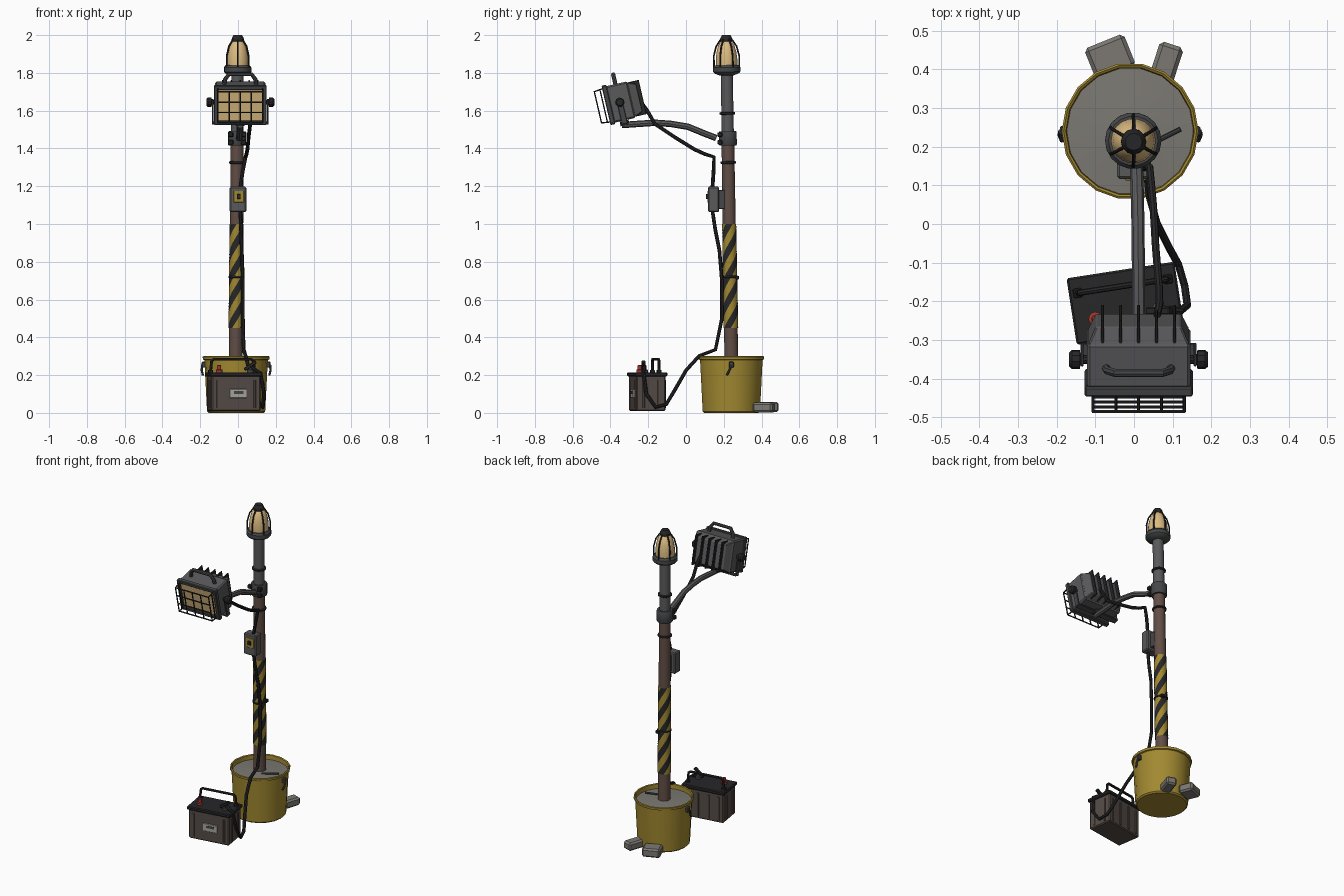
import bpy, bmesh, math
from mathutils import Matrix, Vector

I = Matrix.Identity(4)
T = Matrix.Translation


def R(deg, axis):
    return Matrix.Rotation(math.radians(deg), 4, axis)


def mat(name, r, g, b):
    m = bpy.data.materials.new(name)
    m.diffuse_color = (r, g, b, 1)
    return m


YELLOW = mat("worn_yellow", 0.36, 0.25, 0.03)
BLACK = mat("black", 0.02, 0.02, 0.022)
DARK = mat("dark_grey", 0.06, 0.062, 0.065)
STEEL = mat("steel", 0.1, 0.1, 0.105)
RUST = mat("rusty_steel", 0.12, 0.075, 0.06)
GLASS = mat("warm_glass", 0.72, 0.5, 0.22)
CONCRETE = mat("concrete", 0.2, 0.19, 0.17)
CASE = mat("battery_case", 0.09, 0.07, 0.06)
RED = mat("red", 0.35, 0.04, 0.03)
LABEL = mat("label", 0.4, 0.38, 0.34)


def finish(name, bm, m, M=I, smooth=True):
    bmesh.ops.recalc_face_normals(bm, faces=bm.faces)
    me = bpy.data.meshes.new(name)
    bm.to_mesh(me)
    bm.free()
    ob = bpy.data.objects.new(name, me)
    bpy.context.collection.objects.link(ob)
    me.materials.append(m)
    ob.matrix_world = M
    if smooth:
        bpy.ops.object.select_all(action='DESELECT')
        ob.select_set(True)
        bpy.context.view_layer.objects.active = ob
        bpy.ops.object.shade_smooth_by_angle(angle=math.radians(35))
    return ob


def lathe(name, prof, m, M=I, n=18):
    bm = bmesh.new()
    rings = [[bm.verts.new((r * math.cos(2 * math.pi * i / n), r * math.sin(2 * math.pi * i / n), z))
              for i in range(n)] for r, z in prof]
    for a, b in zip(rings, rings[1:]):
        for i in range(n):
            j = (i + 1) % n
            bm.faces.new((a[i], a[j], b[j], b[i]))
    bm.faces.new(rings[0])
    bm.faces.new(rings[-1])
    return finish(name, bm, m, M)


def box(name, c, s, m, M=I, bevel=0.004, taper=(1, 1), axis=2):
    """Box at centre c with size s; the + end along axis is scaled by taper."""
    bm = bmesh.new()
    bmesh.ops.create_cube(bm, size=1)
    o = [a for a in range(3) if a != axis]
    for v in bm.verts:
        if v.co[axis] > 0:
            v.co[o[0]] *= taper[0]
            v.co[o[1]] *= taper[1]
        v.co = Vector([v.co[k] * s[k] + c[k] for k in range(3)])
    if bevel:
        bmesh.ops.bevel(bm, geom=bm.edges[:], offset=bevel, segments=1, affect='EDGES')
    return finish(name, bm, m, M, False)


def tube(name, pts, r, m, M=I, closed=False, res=2):
    cu = bpy.data.curves.new(name, 'CURVE')
    cu.dimensions = '3D'
    cu.bevel_depth, cu.bevel_resolution, cu.use_fill_caps = r, res, True
    sp = cu.splines.new('POLY')
    sp.points.add(len(pts) - 1)
    for p, q in zip(sp.points, pts):
        p.co = (*q, 1)
    sp.use_cyclic_u = closed
    tmp = bpy.data.objects.new(name + "_path", cu)
    bpy.context.collection.objects.link(tmp)
    bpy.context.view_layer.update()
    me = bpy.data.meshes.new_from_object(tmp.evaluated_get(bpy.context.evaluated_depsgraph_get()))
    bpy.data.objects.remove(tmp)
    bm = bmesh.new()
    bm.from_mesh(me)
    return finish(name, bm, m, M)


def polar(r, a, z):
    return (r * math.cos(a), r * math.sin(a), z)


# Bucket filled with concrete
B = T((-0.01, 0.24, 0))
lathe("bucket", [(0.146, 0), (0.154, 0.008), (0.168, 0.28), (0.176, 0.283), (0.177, 0.297), (0.172, 0.301),
                 (0.166, 0.297), (0.163, 0.25)], YELLOW, B)
lathe("concrete_fill", [(0.164, 0.262), (0.164, 0.27), (0.1, 0.274), (0.03, 0.28)], CONCRETE, B)
tube("rebar", [(0.03, 0.2, 0.277), (0.12, 0.245, 0.285)], 0.006, DARK)
for s in (-1, 1):
    box("bucket_lug", (s * 0.171, 0, 0.255), (0.022, 0.026, 0.032), DARK, B)
    tube("bucket_hook", [(s * 0.18, 0, 0.255), (s * 0.182, -0.01, 0.225), (s * 0.176, -0.024, 0.2)], 0.006, DARK, B)

# Loose bricks behind the bucket
box("brick_left", (0, 0, 0.031), (0.11, 0.09, 0.055), CONCRETE, T((-0.062, 0.431, 0)) @ R(22, 'Z'), 0.01)
box("brick_right", (0, 0, 0.029), (0.064, 0.11, 0.052), CONCRETE, T((0.082, 0.412, 0)) @ R(-18, 'Z'), 0.01)

# Leaning pole
P = Matrix(((1, 0, 0.0131, -0.0139), (0, 1, -0.032, 0.2446), (0, 0, 1, 0), (0, 0, 0, 1)))
lathe("pole_lower", [(0.037, 0.25), (0.034, 1.45)], RUST, P)
lathe("pole_upper", [(0.033, 1.42), (0.032, 1.82)], STEEL, P)
for z in (0.72, 1.325, 1.585):
    lathe("pole_band", [(0.037, z - 0.007), (0.042, z - 0.004), (0.042, z + 0.004), (0.037, z + 0.007)], BLACK, P)
box("band_buckle", (0.02, 0.038, 0.715), (0.025, 0.02, 0.02), BLACK, P)

# Hazard wrap: sheared grid so the colour edges follow a helix
bm = bmesh.new()
N, ROWS = 24, 34
grid = [[bm.verts.new(polar(0.0395 - 0.002 * j / ROWS, math.radians(15 * (i + j)), 0.45 + 0.55 * j / ROWS))
         for i in range(N)] for j in range(ROWS + 1)]
for j in range(ROWS):
    for i in range(N):
        k = (i + 1) % N
        f = bm.faces.new((grid[j][i], grid[j][k], grid[j + 1][k], grid[j + 1][i]))
        f.material_index = (i // 4) % 2
finish("hazard_wrap", bm, YELLOW, P).data.materials.append(BLACK)

# Beacon with cage
lathe("beacon_base", [(0.036, 1.785), (0.066, 1.797), (0.073, 1.805), (0.073, 1.828), (0.064, 1.84)], DARK, P)
lathe("beacon_glass", [(0.057, 1.835), (0.058, 1.87), (0.053, 1.91), (0.043, 1.945), (0.027, 1.97),
                       (0.01, 1.98)], GLASS, P)
lathe("beacon_cap", [(0.03, 1.965), (0.033, 1.974), (0.03, 1.986), (0.022, 2.0)], BLACK, P, 12)
for k in range(6):
    a = math.radians(60 * k + 30)
    tube("beacon_cage_bar", [polar(r, a, z) for r, z in
                             ((0.067, 1.83), (0.067, 1.89), (0.054, 1.94), (0.028, 1.978))], 0.0045, BLACK, P)

# Clamp and support arm
lathe("arm_clamp", [(0.045, 1.415), (0.048, 1.42), (0.048, 1.485), (0.045, 1.49)], DARK, P)
for z in (1.432, 1.473):
    for s in (-1, 1):
        box("clamp_bolt", (s * 0.034, -0.042, z), (0.028, 0.026, 0.024), BLACK, P)
tube("support_arm", [(0.006, 0.16, 1.455), (0.008, 0.1, 1.478), (0.01, 0.01, 1.515), (0.011, -0.08, 1.53),
                     (0.012, -0.165, 1.536), (0.012, -0.34, 1.524)], 0.017, STEEL)

# Floodlight, in its own tilted frame with the front at local -y
L = T((0.012, -0.405, 1.632)) @ R(13, 'X')
box("lamp_body", (0, 0.06, 0), (0.268, 0.12, 0.198), STEEL, L, 0.008)
box("lamp_back", (0, 0.138, 0), (0.262, 0.045, 0.19), STEEL, L, 0.004, (0.84, 0.8), 1)
for s in (-1, 1):
    box("lamp_frame_rail", (0, -0.006, s * 0.095), (0.278, 0.026, 0.024), DARK, L)
    box("lamp_frame_stile", (s * 0.128, -0.006, 0), (0.024, 0.026, 0.2), DARK, L)
    lathe("tilt_knob", [(0.012, 0.13), (0.012, 0.15), (0.025, 0.152), (0.025, 0.172), (0.018, 0.18)], BLACK,
          L @ T((0, 0.056, 0)) @ R(90 * s, 'Y'), 10)
    box("yoke_side", (s * 0.146, 0.056, -0.05), (0.008, 0.03, 0.13), DARK, L, 0.002)
box("yoke_base", (0, 0.056, -0.112), (0.3, 0.034, 0.01), DARK, L, 0.002)
lathe("yoke_pivot", [(0.024, -0.125), (0.024, -0.1)], BLACK, L @ T((0, 0.056, 0)), 12)
box("lamp_glass", (0, -0.003, 0), (0.24, 0.016, 0.17), GLASS, L, 0.002)
for k in range(5):
    box("cooling_fin", (-0.093 + 0.0465 * k, 0.144, 0), (0.008, 0.072, 0.186), BLACK, L, 0.002)
tube("lamp_handle", [(-0.084, 0.055, 0.095), (-0.08, 0.055, 0.125), (-0.06, 0.055, 0.152), (0.06, 0.055, 0.152),
                     (0.08, 0.055, 0.125), (0.084, 0.055, 0.095)], 0.011, DARK, L)

# Wire guard in front of the glass
W, H, D = 0.118, 0.085, -0.063
for k in range(5):
    x = W * (k - 2) / 2
    tube("guard_upright", [(x, D, -H), (x, D, H)], 0.004, BLACK, L, res=1)
for k in range(4):
    z = H * (2 * k - 3) / 3
    tube("guard_crossbar", [(-W, D, z), (W, D, z)], 0.004, BLACK, L, res=1)
for s in (-1, 1):
    for t in (-1, 1):
        tube("guard_stay", [(s * W, D, t * H), (s * W, -0.01, t * (H + 0.006))], 0.004, BLACK, L, res=1)
    tube("guard_side_wire", [(s * W, D / 2, -H), (s * W, D / 2, H)], 0.004, BLACK, L, res=1)

# Switch box
box("switch_box", (0, 0.146, 1.13), (0.088, 0.058, 0.135), STEEL, I, 0.006)
box("switch_plate", (0.004, 0.116, 1.145), (0.054, 0.006, 0.06), YELLOW, I, 0.001)
box("switch_toggle", (0.004, 0.111, 1.145), (0.02, 0.012, 0.026), BLACK, I, 0.002)
box("switch_box_mount", (0, 0.185, 1.13), (0.04, 0.05, 0.1), DARK, I, 0.002)

# Power cables
tube("lamp_cable", [(0.06, -0.235, 1.64), (0.066, -0.205, 1.6), (0.065, -0.165, 1.53), (0.056, -0.06, 1.46),
                    (0.05, 0.045, 1.395), (0.045, 0.1, 1.37), (0.04, 0.148, 1.355), (0.025, 0.146, 1.28),
                    (0.012, 0.14, 1.19)], 0.01, BLACK)
tube("battery_cable", [(0.012, 0.14, 1.07), (0.016, 0.155, 0.97), (0.02, 0.177, 0.86), (0.026, 0.19, 0.7),
                       (0.026, 0.19, 0.5), (0.03, 0.156, 0.335), (0.04, 0.07, 0.302), (0.06, 0, 0.225),
                       (0.09, -0.06, 0.12), (0.115, -0.105, 0.045), (0.131, -0.16, 0.03), (0.138, -0.21, 0.1),
                       (0.12, -0.225, 0.21), (0.065, -0.22, 0.245)], 0.01, BLACK)

# Battery
K = T((-0.022, -0.205, 0)) @ R(8.8, 'Z')
box("battery_case", (0, 0, 0.104), (0.262, 0.156, 0.188), CASE, K, 0.006)
box("battery_lid", (0, 0, 0.204), (0.282, 0.174, 0.022), BLACK, K, 0.005)
for s in (-1, 1):
    for x in (-0.1, -0.035, 0.035, 0.1):
        if s > 0 or abs(x) > 0.05:
            box("battery_rib", (x, s * 0.079, 0.1), (0.012, 0.008, 0.15), CASE, K, 0.002)
    for y in (-0.04, 0.04):
        box("battery_side_rib", (s * 0.132, y, 0.1), (0.008, 0.012, 0.15), CASE, K, 0.002)
    lathe("battery_terminal", [(0.018, 0.21), (0.018, 0.228), (0.011, 0.231), (0.011, 0.25), (0.008, 0.254)],
          RED if s < 0 else DARK, K @ T((s * 0.083, -0.028, 0)), 12)
    box("handle_mount", (s * 0.118, 0.045, 0.22), (0.024, 0.024, 0.016), BLACK, K, 0.003)
box("battery_label", (0.01, -0.081, 0.103), (0.092, 0.008, 0.046), LABEL, K, 0.001)
box("label_patch", (0.012, -0.085, 0.108), (0.05, 0.004, 0.014), DARK, K, 0)
box("cable_clip", (0, 0, 0), (0.075, 0.02, 0.018), BLACK, T((0.065, -0.225, 0.25)) @ R(-35, 'Y'), 0.003)
tube("battery_handle", [(-0.118, 0.045, 0.218), (-0.112, 0.045, 0.275), (-0.1, 0.045, 0.284), (0.1, 0.045, 0.284),
                        (0.112, 0.045, 0.275), (0.118, 0.045, 0.218)], 0.008, BLACK, K)
